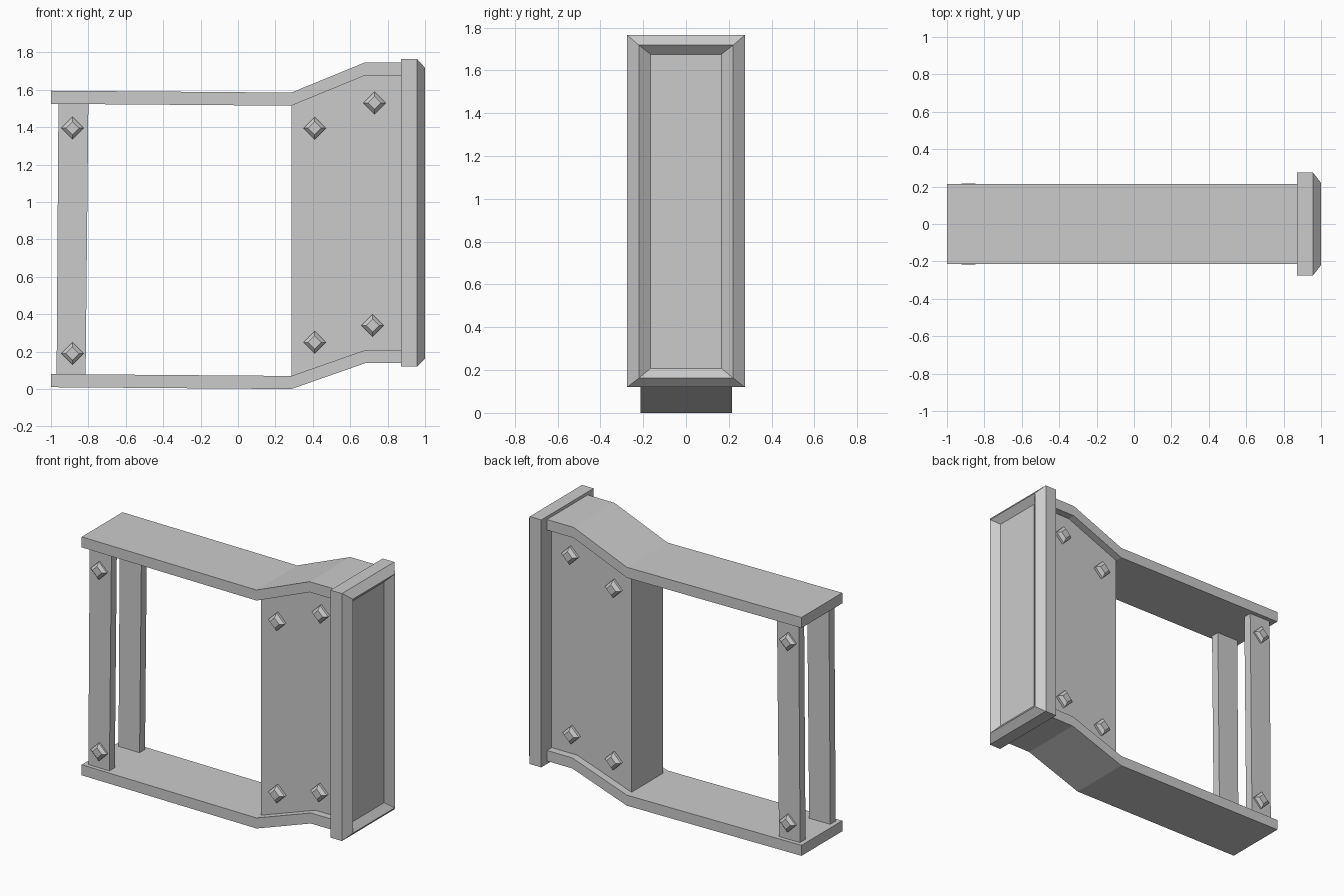
import bpy, bmesh
from math import pi, cos, sin

cube = bpy.data.objects.get("Cube")
if cube:
    bpy.data.objects.remove(cube, do_unlink=True)

# Single material
grey = bpy.data.materials.new("plain grey")
grey.use_nodes = True
color = (0.6, 0.6, 0.6, 1)
grey.diffuse_color = color
grey.node_tree.nodes["Principled BSDF"].inputs["Base Color"].default_value = color


def loft(name, loops):
    """Skin a stack of matching closed loops and cap both ends."""
    bm = bmesh.new()
    rings = [[bm.verts.new(p) for p in loop] for loop in loops]
    for a, b in zip(rings, rings[1:]):
        for i in range(len(a)):
            j = (i + 1) % len(a)
            bm.faces.new((a[i], a[j], b[j], b[i]))
    bm.faces.new(rings[0])
    bm.faces.new(rings[-1])
    bmesh.ops.recalc_face_normals(bm, faces=bm.faces)
    mesh = bpy.data.meshes.new(name)
    bm.to_mesh(mesh)
    bm.free()
    mesh.materials.append(grey)
    obj = bpy.data.objects.new(name, mesh)
    bpy.context.collection.objects.link(obj)
    return obj


def extrude(name, outline, y0, y1):
    """Extrude an (x, z) outline along y."""
    return loft(name, [[(x, y, z) for x, z in outline] for y in (y0, y1)])


# Bent top and bottom plates
top_low = [(-1, 1.525), (0.285, 1.515), (0.675, 1.675), (0.9, 1.675)]
bottom_low = [(-1, 0.01), (0.285, 0.0), (0.685, 0.14), (0.9, 0.14)]
thick = 0.07


def raised(path):
    return [(x, z + thick) for x, z in path]


for name, path in (("top_plate", top_low), ("bottom_plate", bottom_low)):
    extrude(name, path + raised(path)[::-1], -0.213, 0.215)

# Solid block filling the space between the plates
extrude("body_block", raised(bottom_low)[1:] + top_low[:0:-1], -0.165, 0.165)

# End frame with bevelled rim and sunken panel
def frame_loop(x, half_y, low, high):
    return [(x, -half_y, low), (x, half_y, low), (x, half_y, high), (x, -half_y, high)]


loft("end_frame", [
    frame_loop(0.872, 0.275, 0.12, 1.765),
    frame_loop(0.957, 0.275, 0.12, 1.765),
    frame_loop(1.0, 0.22, 0.163, 1.718),
    frame_loop(0.96, 0.165, 0.208, 1.675),
])

# Leaning posts and pyramid studs, on the front and on the back
post = [(-0.97, 0.07), (-0.815, 0.07), (-0.8, 1.53), (-0.96, 1.53)]
post_studs = [(-0.885, 0.19), (-0.885, 1.395)]
block_studs = [(0.41, 0.25), (0.72, 0.34), (0.41, 1.395), (0.73, 1.53)]


def stud(name, x, z, y0, y1):
    loft(name, [[(x + r * cos(k * pi / 2), y, z + r * sin(k * pi / 2)) for k in range(4)]
                for r, y in ((0.06, y0), (0.06, (y0 + y1) / 2), (0.035, y1))])


for side, sign in (("front", -1), ("back", 1)):
    extrude(side + "_post", post, sign * 0.13, sign * 0.187)
    for i, (x, z) in enumerate(post_studs):
        stud(f"{side}_post_stud_{i + 1}", x, z, sign * 0.18, sign * 0.217)
    for i, (x, z) in enumerate(block_studs):
        stud(f"{side}_block_stud_{i + 1}", x, z, sign * 0.16, sign * 0.203)
